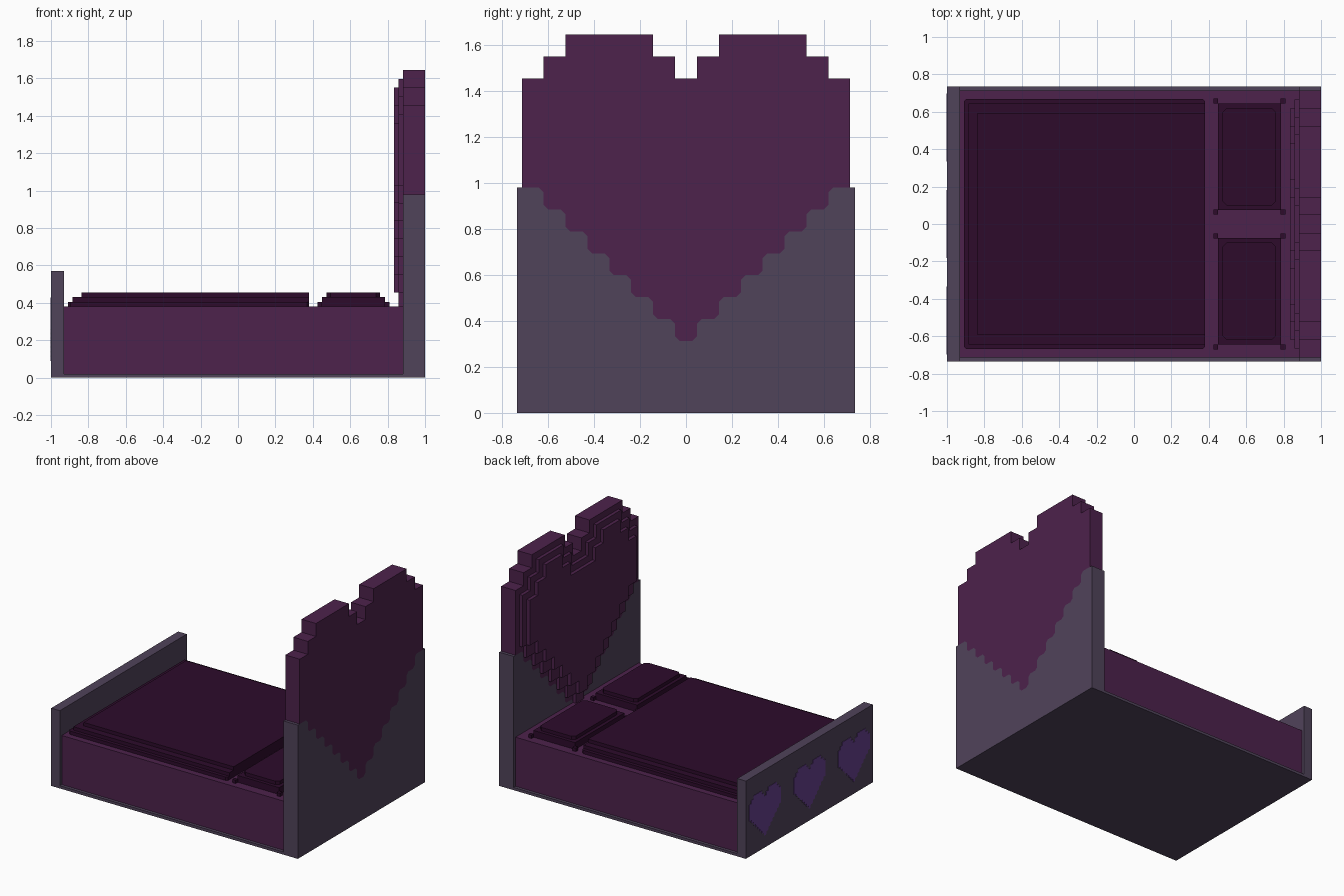
import bpy, bmesh

if "Cube" in bpy.data.objects:
    bpy.data.objects.remove(bpy.data.objects["Cube"])


def srgb(hexa):
    out = []
    for i in (0, 2, 4):
        c = int(hexa[i:i + 2], 16) / 255
        out.append(c / 12.92 if c <= 0.04045 else ((c + 0.055) / 1.055) ** 2.4)
    return (*out, 1)


def material(name, hexa):
    m = bpy.data.materials.new(name)
    m.diffuse_color = srgb(hexa)
    m.use_nodes = True
    m.node_tree.nodes["Principled BSDF"].inputs["Base Color"].default_value = m.diffuse_color
    return m


GREY = material("grey violet", "50435A")
PLUM = material("plum", "4D224C")
DARK = material("dark plum", "2D0B2B")
BLUE = material("blue violet", "684090")


def finish(bm, name, mat):
    bmesh.ops.recalc_face_normals(bm, faces=bm.faces[:])
    me = bpy.data.meshes.new(name)
    bm.to_mesh(me)
    bm.free()
    me.materials.append(mat)
    ob = bpy.data.objects.new(name, me)
    bpy.context.collection.objects.link(ob)
    return ob


def prism(name, mat, pts, lo, hi, axis="x"):
    """Extrude a 2D outline along x (points are y, z) or z (points are x, y)."""
    bm = bmesh.new()
    vs = [bm.verts.new((lo, a, b) if axis == "x" else (a, b, lo)) for a, b in pts]
    f = bm.faces.new(vs)
    r = bmesh.ops.extrude_face_region(bm, geom=[f])
    top = [v for v in r["geom"] if isinstance(v, bmesh.types.BMVert)]
    d = hi - lo
    bmesh.ops.translate(bm, verts=top, vec=(d, 0, 0) if axis == "x" else (0, 0, d))
    return finish(bm, name, mat)


def box(name, mat, x, y, z, c=0):
    """Box from ranges; c chamfers the vertical corners."""
    (x0, x1), (y0, y1) = x, y
    if c:
        pts = [(x0 + c, y0), (x1 - c, y0), (x1, y0 + c), (x1, y1 - c),
               (x1 - c, y1), (x0 + c, y1), (x0, y1 - c), (x0, y0 + c)]
    else:
        pts = [(x0, y0), (x1, y0), (x1, y1), (x0, y1)]
    return prism(name, mat, pts, z[0], z[1], "z")


P = 0.0953  # stair size of the heart


def stairs(z, width, c):
    """Right half of the stepped lower heart edge, bottom to top."""
    pts, w = [], P / 2
    while w < width - 0.02:
        if c:
            pts += [(w - c, z), (w, z + c), (w, z + P - c), (w + c, z + P)]
        else:
            pts += [(w, z), (w, z + P)]
        w += P
        z += P
    return pts, z


def heart(d, z0, c=0):
    """Stepped heart outline, inset by d, with its tip at z0."""
    width = 0.713 - d
    right, z = stairs(z0, width, c)
    a, b, t = 1.455 - d, 1.55 - d, 1.645 - d
    right += [(width, z), (width, a), (0.62 - d, a), (0.62 - d, b), (0.525 - d, b),
              (0.525 - d, t), (0.143 + d, t), (0.143 + d, b), (0.048 + d, b), (0.048 + d, a)]
    return right + [(-y, z) for y, z in reversed(right)]


TIP = 0.313

# headboard: grey panel with a stepped notch that holds the heart
edge, top = stairs(TIP, 0.713, 0.02)
half = [(0.735, 0), (0.735, top)] + edge[::-1]
prism("headboard_panel", GREY, half + [(-y, z) for y, z in reversed(half)], 0.883, 1)
prism("headboard_heart", PLUM, heart(0, TIP, 0.02), 0.883, 1)
prism("heart_middle_layer", PLUM, heart(0.0475, TIP + 0.0475), 0.859, 0.884)
prism("heart_front_layer", PLUM, heart(0.095, TIP + 0.143), 0.834, 0.86)

# frame
box("footboard", GREY, (-1, -0.93), (-0.735, 0.735), (0, 0.57))
box("base_plinth", GREY, (-0.93, 0.883), (-0.735, 0.735), (0, 0.02))
box("mattress", PLUM, (-0.93, 0.883), (-0.713, 0.713), (0.02, 0.38))

# heart plates on the outside of the footboard
S = 0.255
for i, cy in enumerate((-0.515, 0, 0.515)):
    pts = [(cy + y * S, 0.09 + (z - TIP) * S) for y, z in heart(0, TIP, 0.02)]
    prism(f"footboard_heart_{i + 1}", BLUE, pts, -1.003, -0.999)

# stepped blanket
for i, (x0, y) in enumerate(((-0.908, 0.668), (-0.885, 0.643), (-0.837, 0.593))):
    z = 0.38 + 0.025 * i
    box(f"blanket_layer_{i + 1}", DARK, (x0, 0.38), (-y, y), (z, z + 0.025), 0 if i else 0.012)

# pillows with little corner knobs
for s, side in ((1, "left"), (-1, "right")):
    def span(a, b):
        return tuple(sorted((s * a, s * b)))
    box(f"pillow_{side}", DARK, (0.448, 0.785), span(0.075, 0.645), (0.38, 0.43))
    box(f"pillow_top_{side}", DARK, (0.473, 0.76), span(0.1, 0.62), (0.43, 0.455), 0.022)
    for x in (0.437, 0.797):
        for y in (0.064, 0.657):
            box(f"pillow_knob_{side}", DARK, (x - 0.013, x + 0.013),
                span(y - 0.013, y + 0.013), (0.38, 0.405))
